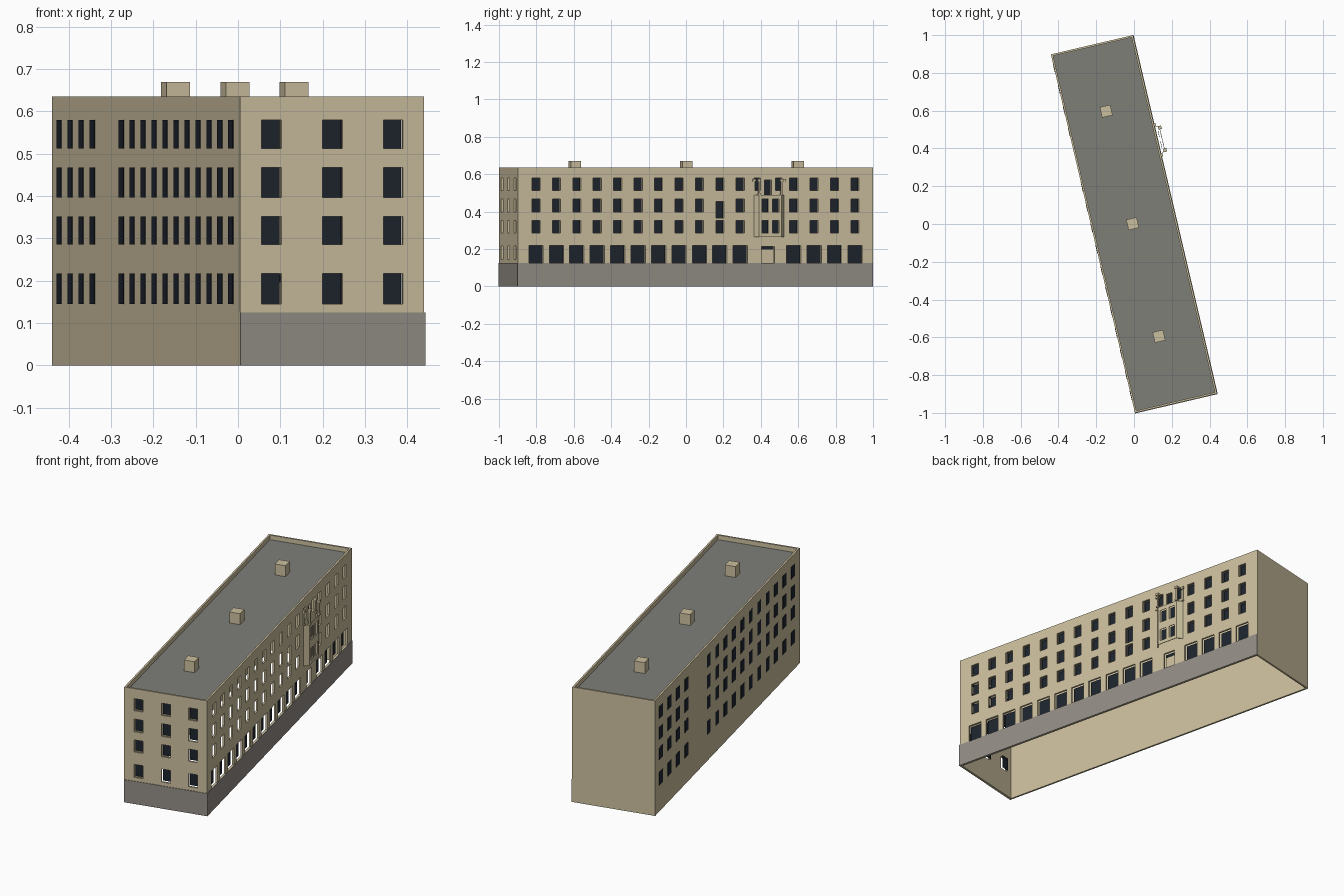
import bpy, bmesh, math
from mathutils import Matrix, Vector

if "Cube" in bpy.data.objects:
    bpy.data.objects.remove(bpy.data.objects["Cube"])

W, L, H, ROOF = 0.4465, 1.9495, 0.635, 0.61
TURN = Matrix.Rotation(math.radians(13.2), 4, 'Z')


def material(name, rgb):
    m = bpy.data.materials.new(name)
    m.diffuse_color = (*rgb, 1)
    m.use_nodes = True
    m.node_tree.nodes["Principled BSDF"].inputs["Base Color"].default_value = m.diffuse_color
    return m


STONE = material("stone", (0.60, 0.52, 0.34))
PLINTH = material("plinth_grey", (0.29, 0.265, 0.235))
GREY = material("roof_grey", (0.21, 0.21, 0.19))
GLASS = material("dark_glass", (0.012, 0.018, 0.026))


def frame(x, y, deg):
    """Facade space: x runs along the wall, -y points outward."""
    return Matrix.Translation((x, y, 0)) @ Matrix.Rotation(math.radians(deg), 4, 'Z')


def finish(name, bm, M, mat):
    me = bpy.data.meshes.new(name)
    bm.to_mesh(me)
    bm.free()
    me.transform(M)
    me.materials.append(mat)
    ob = bpy.data.objects.new(name, me)
    bpy.context.collection.objects.link(ob)
    return ob


def wall(name, M, u0, u1, z0, z1, holes=(), mat=STONE, thick=0.01):
    """Flat wall with rectangular openings (u0, u1, z0, z1), thickened inward."""
    us = sorted({round(v, 5) for v in [u0, u1] + [c for h in holes for c in h[:2]]})
    zs = sorted({round(v, 5) for v in [z0, z1] + [c for h in holes for c in h[2:]]})
    bm = bmesh.new()
    grid = [[bm.verts.new((u, 0, z)) for z in zs] for u in us]
    for i in range(len(us) - 1):
        for j in range(len(zs) - 1):
            cu, cz = (us[i] + us[i + 1]) / 2, (zs[j] + zs[j + 1]) / 2
            if not any(h[0] < cu < h[1] and h[2] < cz < h[3] for h in holes):
                bm.faces.new((grid[i][j], grid[i + 1][j], grid[i + 1][j + 1], grid[i][j + 1]))
    bmesh.ops.delete(bm, geom=[v for v in bm.verts if not v.link_faces], context='VERTS')
    ob = finish(name, bm, M, mat)
    sol = ob.modifiers.new("thickness", 'SOLIDIFY')
    sol.thickness = thick
    return ob


def boxes(name, M, items, mat):
    """One object made of boxes (x0, x1, y0, y1, z0, z1)."""
    bm = bmesh.new()
    for x0, x1, y0, y1, z0, z1 in items:
        T = Matrix.Translation(((x0 + x1) / 2, (y0 + y1) / 2, (z0 + z1) / 2))
        bmesh.ops.create_cube(bm, size=1, matrix=T @ Matrix.Diagonal((x1 - x0, y1 - y0, z1 - z0, 1)))
    return finish(name, bm, M, mat)


def openings(centres, width, rows):
    return [(c - width / 2, c + width / 2, a, b) for c in centres for a, b in rows]


def panes(name, M, holes, y):
    return boxes(name, M, [(a, b, y, y + 0.002, c, d) for a, b, c, d in holes], GLASS)


south = TURN @ frame(0, -L / 2, 0)
east = TURN @ frame(W / 2, 0, 90)
north = TURN @ frame(0, L / 2, 180)
west = TURN @ frame(-W / 2, 0, 270)

LOW, MID, TOP = (0.285, 0.352), (0.397, 0.467), (0.513, 0.58)
GROUND = (0.145, 0.217)

# short front wall
holes = openings((-0.147, 0.001, 0.148), 0.048, (GROUND, LOW, MID, TOP))
wall("front_wall", south, -W / 2, W / 2, 0, H, holes)
panes("front_windows", south, holes, 0.02)

# long entrance wall: windows, one lowered stair window, entrance and balcony openings
cols = [-0.876 + 0.1122 * k for k in range(11)] + [0.539 + 0.1122 * k for k in range(4)]
stair = cols[9]
holes = openings([c for c in cols if c != stair], 0.045, (LOW, MID, TOP))
holes += openings([stair], 0.045, (LOW, (0.365, 0.455), TOP))
holes += openings(cols, 0.079, ((0.125, 0.22),))
holes += openings((0.338, 0.458), 0.036, (TOP,)) + openings((0.398,), 0.038, ((0.485, 0.57),))
door = (0.363, 0.433, 0.125, 0.215)
wall("entrance_wall", east, -L / 2, L / 2, 0, H, holes + [door])
panes("entrance_side_windows", east, holes + [(door[0], door[1], 0.197, 0.215)], 0.02)
boxes("entrance_door", east, [(door[0], door[1], 0.02, 0.024, 0.125, 0.197)], STONE)

# plain rear end wall and long courtyard wall with surface panes
wall("rear_wall", north, -W / 2, W / 2, 0, H)
wall("courtyard_wall", west, -L / 2, L / 2, 0, H)
cols = [-0.896 + 0.114 * k for k in range(4)] + [-0.254 + 0.1134 * k for k in range(11)]
panes("courtyard_windows", west, openings(cols, 0.047, (GROUND, LOW, MID, TOP)), -0.0015)

# plinth on the front and entrance sides
e = 0.003
boxes("front_plinth", south, [(-W / 2, W / 2 + e, -e, 0, 0, 0.125)], PLINTH)
boxes("entrance_plinth", east, [(-L / 2 - e, L / 2, -e, 0, 0, 0.125)], PLINTH)

# roof slab and three roof vents
boxes("roof", TURN, [(-W / 2 + 0.005, W / 2 - 0.005, -L / 2 + 0.005, L / 2 - 0.005, ROOF - 0.008, ROOF)], GREY)
s = 0.0285
boxes("roof_vents", TURN, [(-0.007 - s, -0.007 + s, y - s, y + s, ROOF, 0.67) for y in (-0.609, 0.003, 0.615)], STONE)

# shallow splayed bay over the entrance
corners = [(0.322, 0.0), (0.343, -0.026), (0.466, -0.026), (0.487, 0.0)]
for name, (p, q) in zip(("bay_left", "bay_front", "bay_right"), zip(corners, corners[1:])):
    d = Vector(q) - Vector(p)
    M = east @ frame((p[0] + q[0]) / 2, (p[1] + q[1]) / 2, math.degrees(math.atan2(d.y, d.x)))
    h = d.length / 2
    holes = openings((-0.028, 0.03), 0.037, (LOW, MID)) if name == "bay_front" else []
    wall(name, M, -h, h, 0.265, 0.49, holes, thick=0.003)
    if holes:
        panes("bay_windows", M, holes, 0.012)

# slim posts with caps standing on the bay corners
posts = []
for x, y in corners:
    for r, z0, z1 in ((0.0075, 0.49, 0.498), (0.004, 0.498, 0.562), (0.009, 0.562, 0.575)):
        posts.append((x - r, x + r, y - r, y + r, z0, z1))
boxes("balcony_posts", east, posts, STONE)
